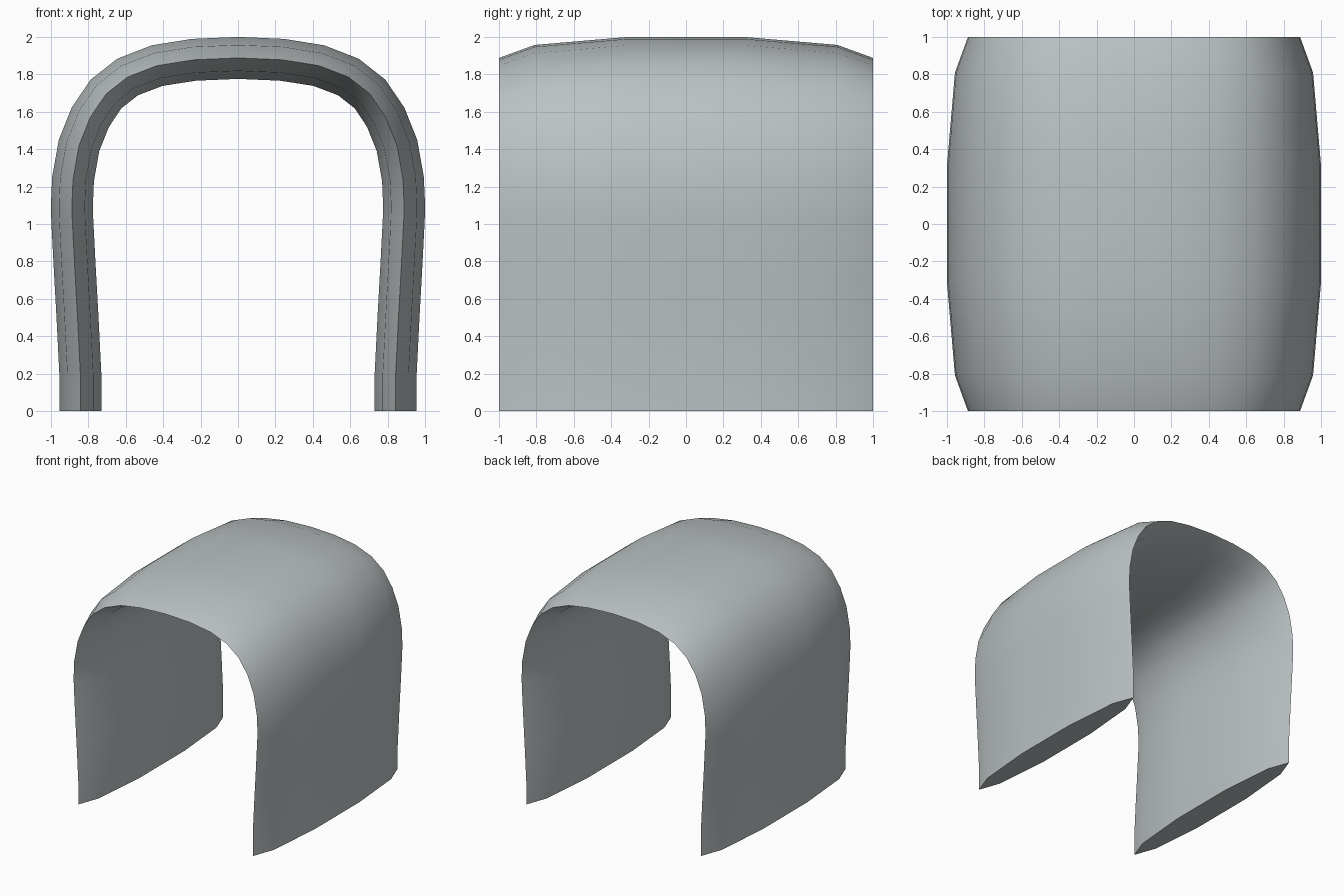
import bpy, bmesh, math
from mathutils import Vector

cube = bpy.data.objects.get("Cube")
if cube:
    bpy.data.objects.remove(cube, do_unlink=True)

# Grey surface
mat = bpy.data.materials.new("cool grey")
mat.use_nodes = True
colour = (0.50, 0.54, 0.55, 1)
mat.diffuse_color = colour
mat.node_tree.nodes["Principled BSDF"].inputs["Base Color"].default_value = colour

# Half of the arch centre line (x, z), from the foot to the crown
half = [(0.843, 0), (0.843, 0.2), (0.858, 0.5), (0.872, 0.75), (0.886, 1.02),
        (0.888, 1.1), (0.882, 1.24), (0.85, 1.42), (0.79, 1.57), (0.706, 1.695),
        (0.59, 1.786), (0.432, 1.847), (0.235, 1.878), (0, 1.888)]
path = [Vector((x, 0, z)) for x, z in half]
path += [Vector((-x, 0, z)) for x, z in reversed(half[:-1])]

# Flattened ten-sided section, swept along the arch
SIDES, THICK = 10, 0.118
section = [(math.cos(math.tau * i / SIDES), THICK * math.sin(math.tau * i / SIDES))
           for i in range(SIDES)]
bm = bmesh.new()
rings = []
last = len(path) - 1
for i, p in enumerate(path):
    if i in (0, last):
        normal = Vector((1 if i == 0 else -1, 0, 0))
    else:
        t = (path[i + 1] - p).normalized() + (p - path[i - 1]).normalized()
        normal = Vector((t.z, 0, -t.x)).normalized()
    rings.append([bm.verts.new(p + normal * d + Vector((0, y, 0))) for y, d in section])
for a, b in zip(rings, rings[1:]):
    for i in range(SIDES):
        j = (i + 1) % SIDES
        bm.faces.new((a[i], a[j], b[j], b[i]))

# Flat feet
bm.faces.new(rings[0])
bm.faces.new(rings[-1])
bmesh.ops.recalc_face_normals(bm, faces=bm.faces)

mesh = bpy.data.meshes.new("arch_shell")
bm.to_mesh(mesh)
bm.free()
mesh.materials.append(mat)
arch = bpy.data.objects.new("arch_shell", mesh)
bpy.context.collection.objects.link(arch)
bpy.context.view_layer.objects.active = arch
arch.select_set(True)
bpy.ops.object.shade_smooth_by_angle(angle=math.radians(35))
